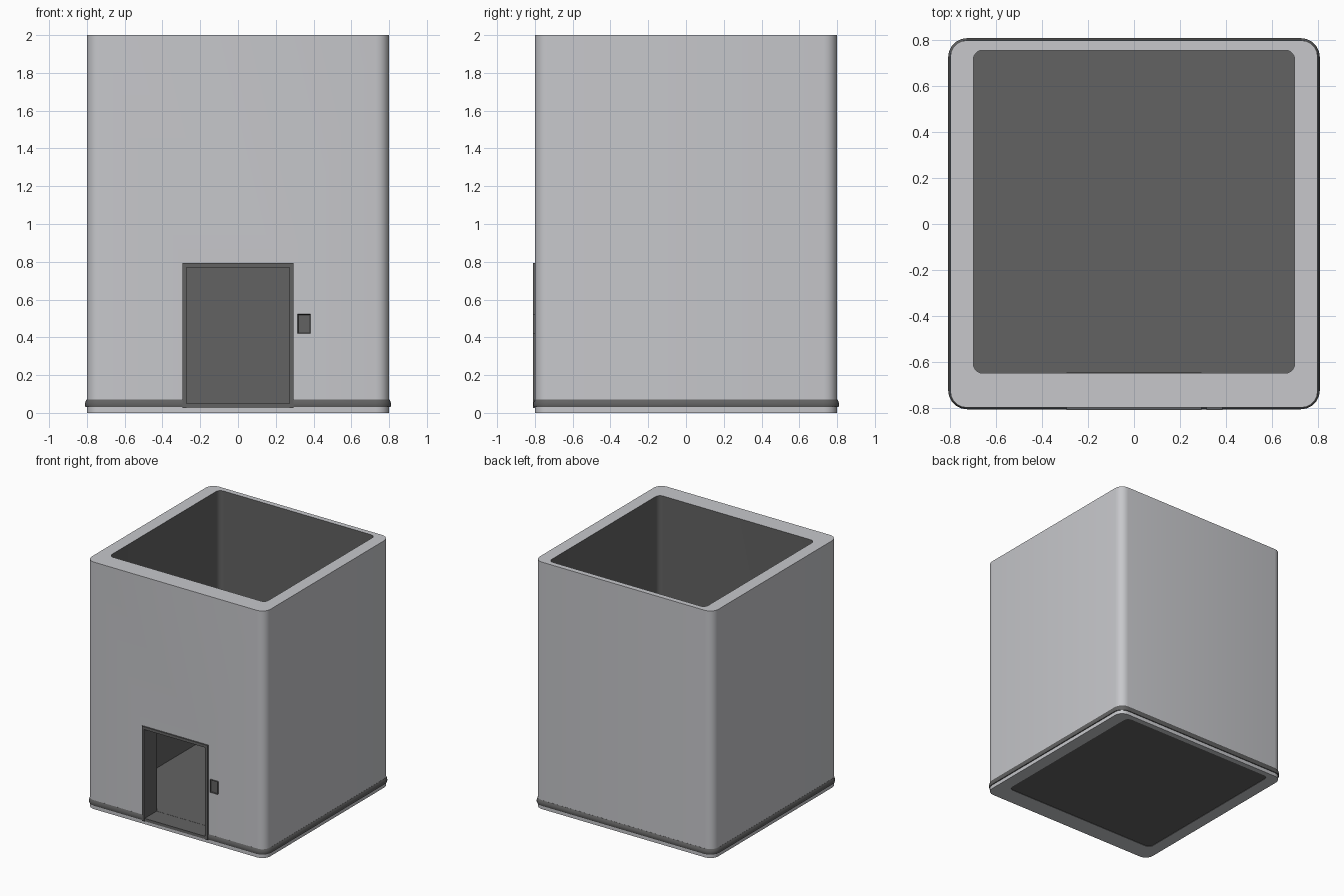
import bpy
import bmesh
from math import cos, sin, pi, radians

cube = bpy.data.objects.get("Cube")
if cube:
    bpy.data.objects.remove(cube, do_unlink=True)


def material(name, rgb):
    mat = bpy.data.materials.new(name)
    mat.use_nodes = True
    mat.diffuse_color = (*rgb, 1)
    mat.node_tree.nodes["Principled BSDF"].inputs["Base Color"].default_value = (*rgb, 1)
    return mat


LIGHT = material("light grey", (0.57, 0.575, 0.60))
DARK = material("dark grey", (0.123, 0.123, 0.123))


def finish(name, bm, mats):
    bmesh.ops.recalc_face_normals(bm, faces=bm.faces)
    mesh = bpy.data.meshes.new(name)
    bm.to_mesh(mesh)
    bm.free()
    for mat in mats:
        mesh.materials.append(mat)
    obj = bpy.data.objects.new(name, mesh)
    bpy.context.collection.objects.link(obj)
    return obj


def activate(obj):
    bpy.ops.object.select_all(action='DESELECT')
    obj.select_set(True)
    bpy.context.view_layer.objects.active = obj


def smooth(obj):
    activate(obj)
    bpy.ops.object.shade_smooth_by_angle(angle=radians(30))


def rounded_loop(bm, half_x, y0, y1, radius, z, steps=5):
    """Ring of vertices around a rounded rectangle."""
    verts = []
    corners = [(half_x, y1), (-half_x, y1), (-half_x, y0), (half_x, y0)]
    for i, (x, y) in enumerate(corners):
        cx = x - radius if x > 0 else x + radius
        cy = y - radius if y == y1 else y + radius
        for s in range(steps + 1):
            a = (i + s / steps) * pi / 2
            verts.append(bm.verts.new((cx + radius * cos(a), cy + radius * sin(a), z)))
    return verts


def loft(bm, loops, closed):
    """Quads between successive rings; returns the faces of each band."""
    pairs = list(zip(loops, loops[1:] + loops[:1]))
    bands = []
    for a, b in pairs if closed else pairs[:-1]:
        n = len(a)
        bands.append([bm.faces.new((a[k], a[(k + 1) % n], b[(k + 1) % n], b[k]))
                      for k in range(n)])
    return bands


def box(name, x, y, z, mat):
    bm = bmesh.new()
    bmesh.ops.create_cube(bm, size=1)
    for v in bm.verts:
        v.co = [lo + (c + 0.5) * (hi - lo) for c, (lo, hi) in zip(v.co, (x, y, z))]
    return finish(name, bm, [mat])


def cut(obj, x, y, z):
    cutter = box("cutter", x, y, z, DARK)
    cutter.hide_render = True
    mod = obj.modifiers.new("opening", 'BOOLEAN')
    mod.operation = 'DIFFERENCE'
    mod.solver = 'EXACT'
    mod.object = cutter
    activate(obj)
    bpy.ops.object.modifier_apply(modifier=mod.name)
    bpy.data.objects.remove(cutter, do_unlink=True)


# Shaft walls: light outside, dark lining, thicker at the front
OUTER = (0.80, -0.80, 0.80, 0.07)
INNER = (0.70, -0.65, 0.757, 0.04)
bm = bmesh.new()
bands = loft(bm, [rounded_loop(bm, *OUTER, 0), rounded_loop(bm, *OUTER, 2),
                  rounded_loop(bm, *INNER, 2), rounded_loop(bm, *INNER, 0)], True)
for face in bands[2]:
    face.material_index = 1
walls = finish("shaft_walls", bm, [LIGHT, DARK])
cut(walls, (-0.285, 0.285), (-0.9, -0.5), (0.03, 0.78))
smooth(walls)

# Floor slab
bm = bmesh.new()
rings = [rounded_loop(bm, 0.702, -0.652, 0.759, 0.04, z) for z in (0.004, 0.05)]
loft(bm, rings, False)
for ring in rings:
    bm.faces.new(ring)
finish("floor", bm, [DARK])
box("door_threshold", (-0.285, 0.285), (-0.805, -0.64), (0.026, 0.049), DARK)

# Skirting strip with a rounded upper edge, interrupted by the doorway
bm = bmesh.new()
profile = [(-0.02, 0.03), (0.010, 0.03), (0.013, 0.036), (0.013, 0.05),
           (0.010, 0.062), (0.004, 0.072), (-0.02, 0.072)]
loft(bm, [rounded_loop(bm, 0.797 + d, -0.797 - d * 0.8, 0.797 + d, 0.07 + d, z)
          for d, z in profile], True)
skirting = finish("skirting", bm, [DARK])
cut(skirting, (-0.295, 0.295), (-0.9, -0.6), (-0.1, 0.2))
smooth(skirting)

# Door surround lining the full depth of the opening
outline = [(-0.295, 0.026), (-0.295, 0.793), (0.295, 0.793), (0.295, 0.026),
           (0.273, 0.026), (0.273, 0.77), (-0.273, 0.77), (-0.273, 0.026)]
bm = bmesh.new()
face = bm.faces.new([bm.verts.new((x, -0.81, z)) for x, z in outline])
moved = bmesh.ops.extrude_face_region(bm, geom=[face])["geom"]
bmesh.ops.translate(bm, vec=(0, 0.162, 0),
                    verts=[g for g in moved if isinstance(g, bmesh.types.BMVert)])
finish("door_frame", bm, [DARK])

# Call panel with a recessed face
panel = box("call_panel", (0.315, 0.385), (-0.81, -0.79), (0.42, 0.523), DARK)
bm = bmesh.new()
bm.from_mesh(panel.data)
front = min(bm.faces, key=lambda f: f.calc_center_median().y)
bmesh.ops.inset_region(bm, faces=[front], thickness=0.006)
bmesh.ops.translate(bm, verts=front.verts, vec=(0, 0.007, 0))
bm.to_mesh(panel.data)
bm.free()
